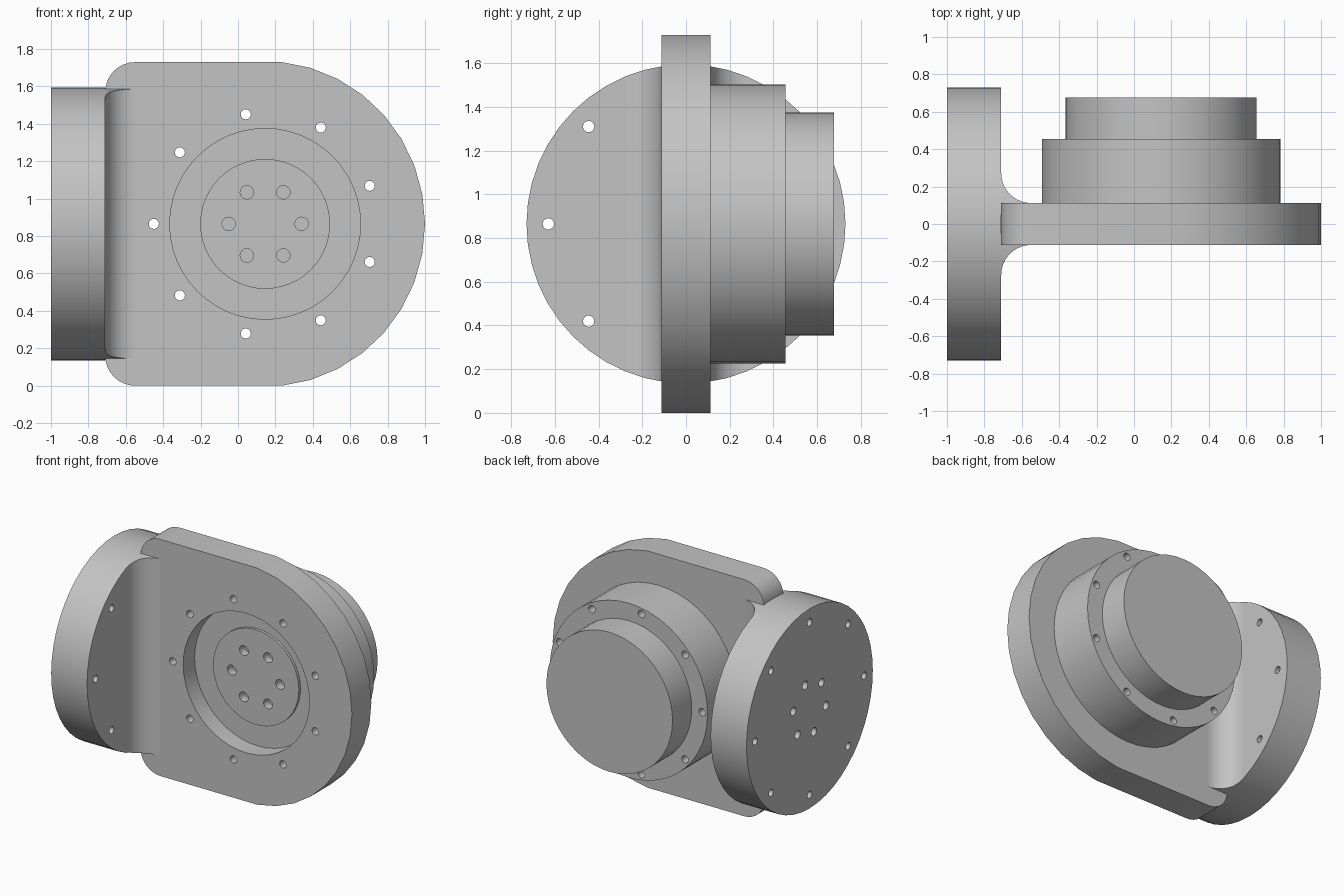
import bpy
import bmesh
from math import cos, sin, radians

if "Cube" in bpy.data.objects:
    bpy.data.objects.remove(bpy.data.objects["Cube"])

GREY = (0.55, 0.55, 0.55, 1)
metal = bpy.data.materials.new("plain grey metal")
metal.use_nodes = True
metal.diffuse_color = GREY
metal.node_tree.nodes["Principled BSDF"].inputs["Base Color"].default_value = GREY

MID = 0.865      # height of all the main axes
HUB = 0.145      # x of the motor axis
LEFT = -0.71     # inner face of the side flange
HALF = 0.112     # half thickness of the plate
FILLET = 0.16


def arc(u, v, ru, rv, start, end, steps):
    angles = [radians(start + (end - start) * i / steps) for i in range(steps + 1)]
    return [(u + ru * cos(a), v + rv * sin(a)) for a in angles]


def circle(u, v, r, sides=48):
    return arc(u, v, r, r, 0, 360, sides)[:-1]


def ring(u, v, spread, r, count, start):
    """Outlines of small holes spaced evenly round a centre."""
    angles = [radians(start + 360 * i / count) for i in range(count)]
    return [circle(u + spread * cos(a), v + spread * sin(a), r, 16) for a in angles]


def prism(name, outlines, axis, a, b):
    """Extrude flat outlines along an axis from a to b."""
    place = {"x": lambda u, v, d: (d, u, v),
             "y": lambda u, v, d: (u, d, v),
             "z": lambda u, v, d: (u, v, d)}[axis]
    bm = bmesh.new()
    for pts in outlines:
        low = [bm.verts.new(place(u, v, a)) for u, v in pts]
        high = [bm.verts.new(place(u, v, b)) for u, v in pts]
        bm.faces.new(low)
        bm.faces.new(high)
        for i in range(len(pts)):
            j = (i + 1) % len(pts)
            bm.faces.new((low[i], low[j], high[j], high[i]))
    bmesh.ops.recalc_face_normals(bm, faces=bm.faces)
    mesh = bpy.data.meshes.new(name)
    bm.to_mesh(mesh)
    bm.free()
    mesh.materials.append(metal)
    obj = bpy.data.objects.new(name, mesh)
    bpy.context.collection.objects.link(obj)
    return obj


def select(obj):
    bpy.ops.object.select_all(action="DESELECT")
    obj.select_set(True)
    bpy.context.view_layer.objects.active = obj


def carve(obj, outlines, axis, a, b, operation="DIFFERENCE"):
    cutter = prism("cutter", outlines, axis, a, b)
    cutter.hide_render = True
    mod = obj.modifiers.new("carve", "BOOLEAN")
    mod.operation = operation
    mod.solver = "EXACT"
    mod.object = cutter
    select(obj)
    bpy.ops.object.modifier_apply(modifier=mod.name)
    bpy.data.objects.remove(cutter)


# Upright plate: round on one end, small rounded corners on the other
corner = LEFT + FILLET
outline = arc(HUB, MID, 0.855, 0.87, -84, 84, 16)
outline += arc(corner, 2 * MID - FILLET, FILLET, FILLET, 90, 180, 8)
outline += arc(corner, FILLET, FILLET, FILLET, 180, 270, 8)
plate = prism("upright_plate", [outline], "y", -HALF, HALF)

# Motor housing and its cap behind the plate
housing = prism("motor_housing", [circle(HUB, MID, 0.638)], "y", HALF, 0.455)
cap = prism("motor_cap", [circle(HUB, MID, 0.51)], "y", 0.455, 0.677)

# Front recess with a low output boss in it
carve(plate, [circle(HUB, MID, 0.51)], "y", -0.3, 0.02)
boss = prism("output_boss", [circle(HUB, MID, 0.347)], "y", 0.0, 0.08)

# Bolt holes through plate and housing, blind holes in the boss
bolts = ring(HUB, MID, 0.595, 0.027, 9, 180)
for part in (plate, housing):
    carve(part, bolts, "y", -0.3, 0.6)
boss_holes = ring(HUB, MID, 0.195, 0.036, 6, 0)
for part in (plate, boss):
    carve(part, boss_holes, "y", -0.05, 0.06)

# Round side flange with an outer ring of through holes and an inner blind ring
flange = prism("side_flange", [circle(0, MID, 0.73)], "x", -1, LEFT)
flange_holes = ring(0, MID, 0.63, 0.026, 8, 0)
carve(flange, flange_holes, "x", -1.1, LEFT + 0.01)
carve(flange, ring(0, MID, 0.195, 0.03, 6, 15), "x", -1.1, -0.85)

# Concave fillets joining flange and plate, trimmed to the flange circle
fillets = []
for side, name in ((-1, "front_fillet"), (1, "rear_fillet")):
    profile = [(LEFT, 0.05), (corner, 0.05)]
    profile += arc(corner, HALF + FILLET, FILLET, FILLET, 270, 180, 10)
    profile = [(x, side * y) for x, y in profile]
    fillet = prism(name, [profile], "z", 0.05, 1.68)
    carve(fillet, [circle(0, MID, 0.73)], "x", -0.9, -0.4, "INTERSECT")
    fillets.append(fillet)

# Smooth curved walls, keep edges crisp
for part in [plate, housing, cap, boss, flange] + fillets:
    select(part)
    bpy.ops.object.shade_smooth_by_angle(angle=radians(30))
